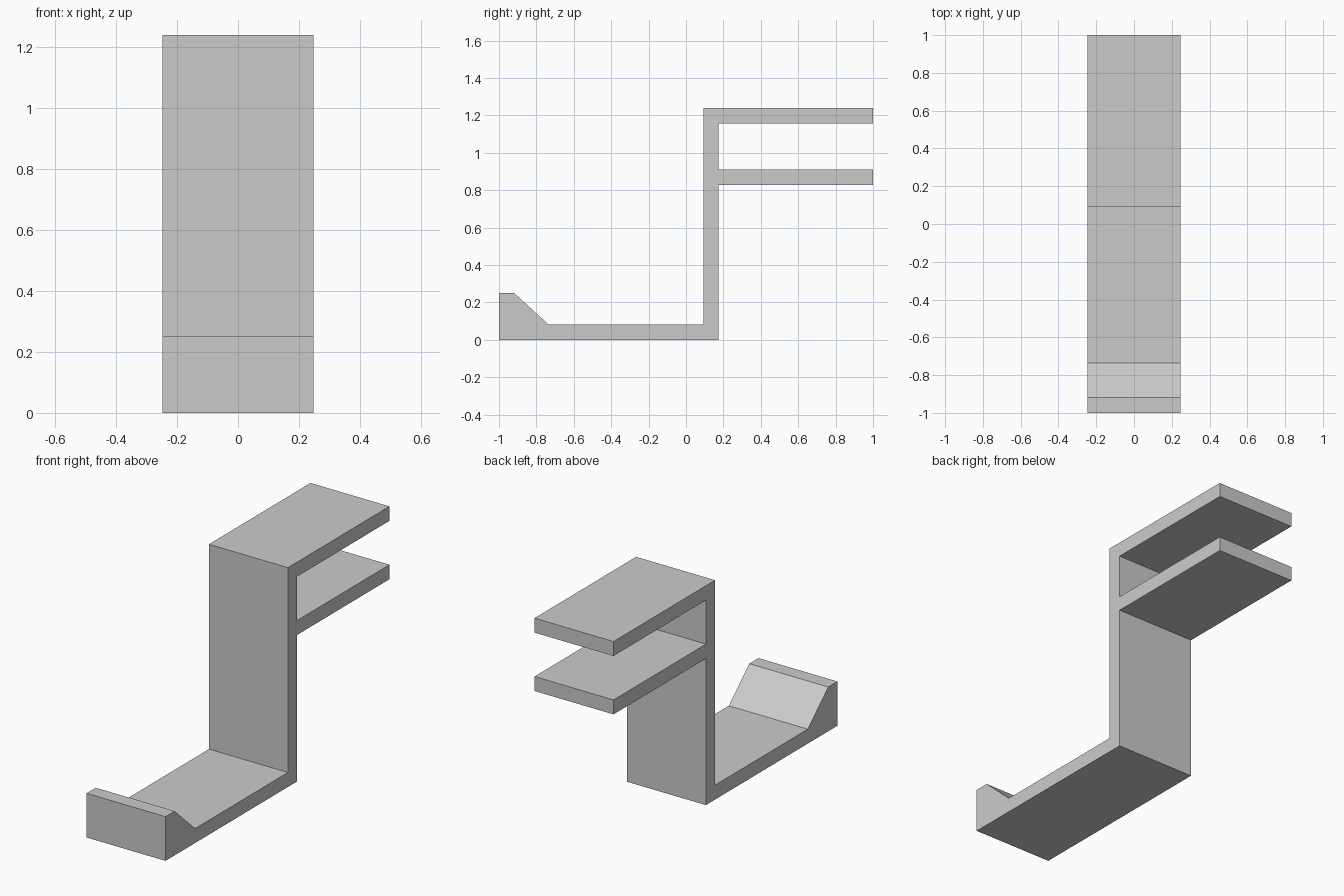
import bpy
import bmesh

cube = bpy.data.objects.get("Cube")
if cube:
    bpy.data.objects.remove(cube, do_unlink=True)

WIDTH = 0.494
T = 0.082               # plate thickness
HEIGHT = 1.24
WALL_FRONT, WALL_BACK = 0.093, 0.175
SHELF_TOP = 0.91

grey = bpy.data.materials.new("light_grey")
grey.use_nodes = True
colour = (0.6, 0.6, 0.6, 1)
grey.diffuse_color = colour
grey.node_tree.nodes["Principled BSDF"].inputs["Base Color"].default_value = colour


def extrude_profile(name, points):
    """Extrude a closed side outline (y, z) across the full width."""
    bm = bmesh.new()
    face = bm.faces.new([bm.verts.new((-WIDTH / 2, y, z)) for y, z in points])
    result = bmesh.ops.extrude_face_region(bm, geom=[face])
    moved = [v for v in result["geom"] if isinstance(v, bmesh.types.BMVert)]
    bmesh.ops.translate(bm, verts=moved, vec=(WIDTH, 0, 0))
    bmesh.ops.recalc_face_normals(bm, faces=bm.faces)
    mesh = bpy.data.meshes.new(name)
    bm.to_mesh(mesh)
    bm.free()
    mesh.materials.append(grey)
    obj = bpy.data.objects.new(name, mesh)
    bpy.context.collection.objects.link(obj)
    return obj


# One continuous bracket: base, front lip, upright wall and two clamp arms
extrude_profile("clamp_hook_bracket", [
    (-1, 0), (WALL_BACK, 0),
    # lower arm
    (WALL_BACK, SHELF_TOP - T), (1, SHELF_TOP - T),
    (1, SHELF_TOP), (WALL_BACK, SHELF_TOP),
    # upper arm
    (WALL_BACK, HEIGHT - T), (1, HEIGHT - T),
    (1, HEIGHT), (WALL_FRONT, HEIGHT),
    # base tray and sloped lip
    (WALL_FRONT, T), (-0.735, T), (-0.918, 0.25), (-1, 0.25),
])
